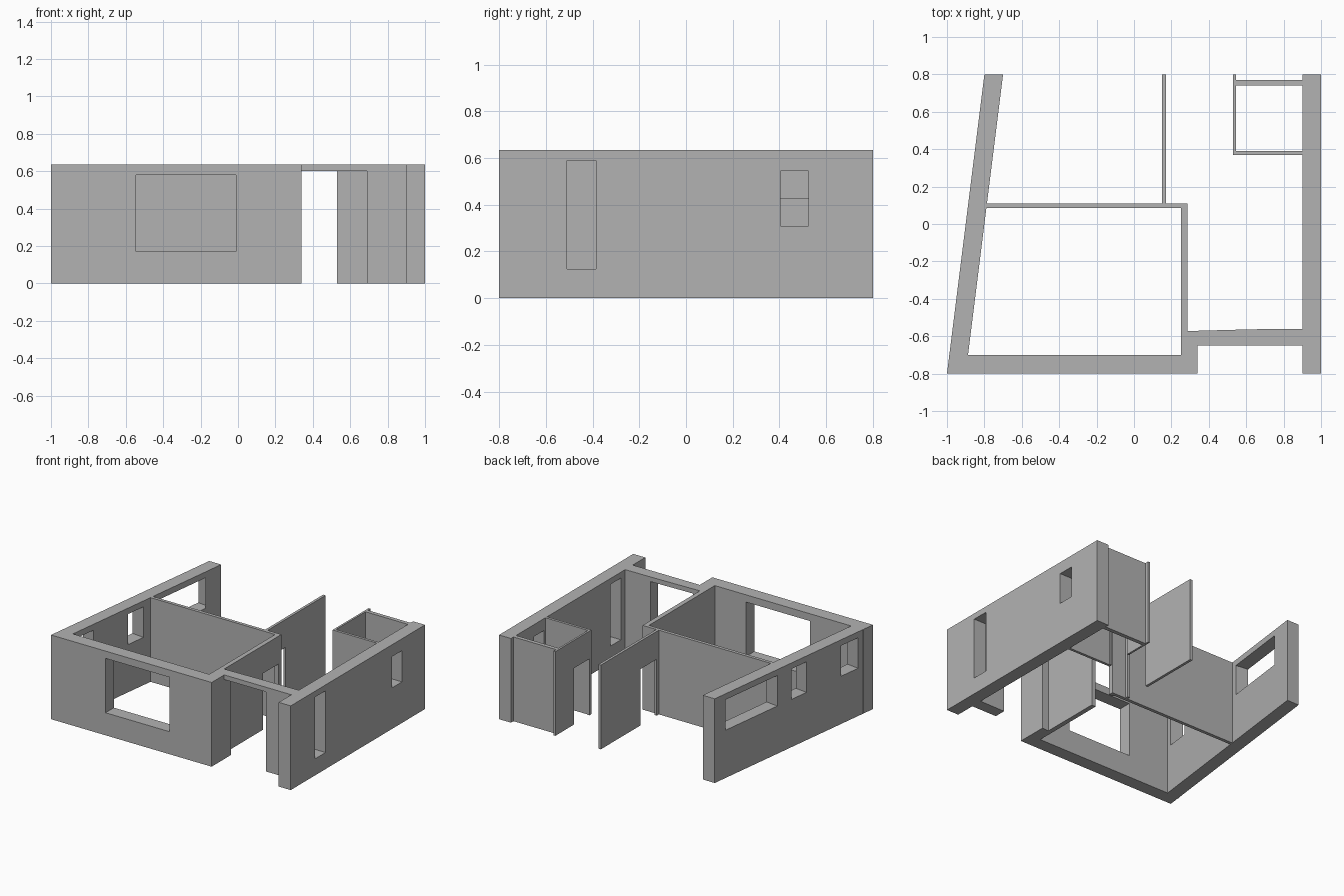
import bpy

cube = bpy.data.objects.get("Cube")
if cube:
    bpy.data.objects.remove(cube, do_unlink=True)

HEIGHT = 0.635
scene = bpy.context.scene

plaster = bpy.data.materials.new("grey_plaster")
plaster.use_nodes = True
GREY = (0.45, 0.45, 0.45, 1)
plaster.diffuse_color = GREY
plaster.node_tree.nodes["Principled BSDF"].inputs["Base Color"].default_value = GREY


def prism(name, outline, bottom=0.0, top=HEIGHT):
    """Extrude a counter-clockwise plan outline between two heights."""
    n = len(outline)
    verts = [(x, y, z) for z in (bottom, top) for x, y in outline]
    faces = [list(range(n))[::-1], list(range(n, 2 * n))]
    faces += [[i, (i + 1) % n, n + (i + 1) % n, n + i] for i in range(n)]
    mesh = bpy.data.meshes.new(name)
    mesh.from_pydata(verts, [], faces)
    mesh.materials.append(plaster)
    obj = bpy.data.objects.new(name, mesh)
    scene.collection.objects.link(obj)
    return obj


def rect(x0, x1, y0, y1):
    return [(x0, y0), (x1, y0), (x1, y1), (x0, y1)]


def slanted_opening(y0, y1):
    """Plan of an opening square to the slanted wall."""
    xa, xb = -1.1, -0.72
    shear = lambda x: -0.125 * (x + 0.9)
    return [(xa, y0 + shear(xa)), (xb, y0 + shear(xb)),
            (xb, y1 + shear(xb)), (xa, y1 + shear(xa))]


# Outer walls
walls = prism("house_walls", [(-1, -0.8), (-0.9, -0.8), (-0.7, 0.8), (-0.8, 0.8)])
additions = [
    ("front_wall", rect(-0.99, 0.34, -0.8, -0.7)),
    ("entry_pier", rect(0.25, 0.34, -0.8, -0.6)),
    ("side_wall", rect(0.9, 1, -0.8, 0.8)),
    ("entry_wall", [(0.26, -0.65), (0.93, -0.65), (0.93, -0.56),
                    (0.63, -0.563), (0.26, -0.573)]),
    # Thin partitions
    ("hall_partition", rect(0.25, 0.285, -0.72, 0.11)),
    ("room_partition", rect(-0.82, 0.285, 0.085, 0.11)),
    ("back_partition", rect(0.15, 0.17, 0.1, 0.8)),
    ("bathroom_side", rect(0.53, 0.545, 0.37, 0.8)),
    ("bathroom_front", rect(0.53, 0.93, 0.37, 0.39)),
    ("bathroom_back", rect(0.535, 0.93, 0.74, 0.77)),
]

# Openings: name, plan, sill and head heights
openings = [
    ("front_window", rect(-0.545, -0.01, -0.9, -0.6), 0.17, 0.58),
    ("tall_side_window", rect(0.85, 1.1, -0.51, -0.385), 0.125, 0.59),
    ("bathroom_window", rect(0.85, 1.1, 0.405, 0.525), 0.31, 0.545),
    ("wide_slanted_window", slanted_opening(0.17, 0.70), 0.36, 0.59),
    ("middle_slanted_window", slanted_opening(-0.13, 0.025), 0.36, 0.59),
    ("front_slanted_window", slanted_opening(-0.66, -0.485), 0.36, 0.59),
    ("entry_door", rect(0.34, 0.69, -0.7, -0.5), -0.1, 0.6),
    ("hall_door", rect(0.2, 0.33, -0.11, 0.075), -0.1, 0.425),
    ("back_room_door", rect(0.1, 0.22, 0.135, 0.325), -0.1, 0.425),
    ("bathroom_door", rect(0.48, 0.6, 0.395, 0.575), -0.1, 0.425),
]

# Merge the walls, then cut the openings
helpers = []


def combine(obj, operation):
    mod = walls.modifiers.new(obj.name, "BOOLEAN")
    mod.operation = operation
    mod.solver = "EXACT"
    mod.object = obj
    obj.hide_render = True
    helpers.append(obj)


for name, outline in additions:
    combine(prism(name, outline), "UNION")
for name, outline, sill, head in openings:
    combine(prism(name, outline, sill, head), "DIFFERENCE")

# Bake the result and drop the helper solids
bpy.context.view_layer.update()
graph = bpy.context.evaluated_depsgraph_get()
baked = bpy.data.meshes.new_from_object(walls.evaluated_get(graph))
walls.modifiers.clear()
walls.data = baked
baked.name = "house_walls"
for obj in helpers:
    bpy.data.objects.remove(obj, do_unlink=True)
